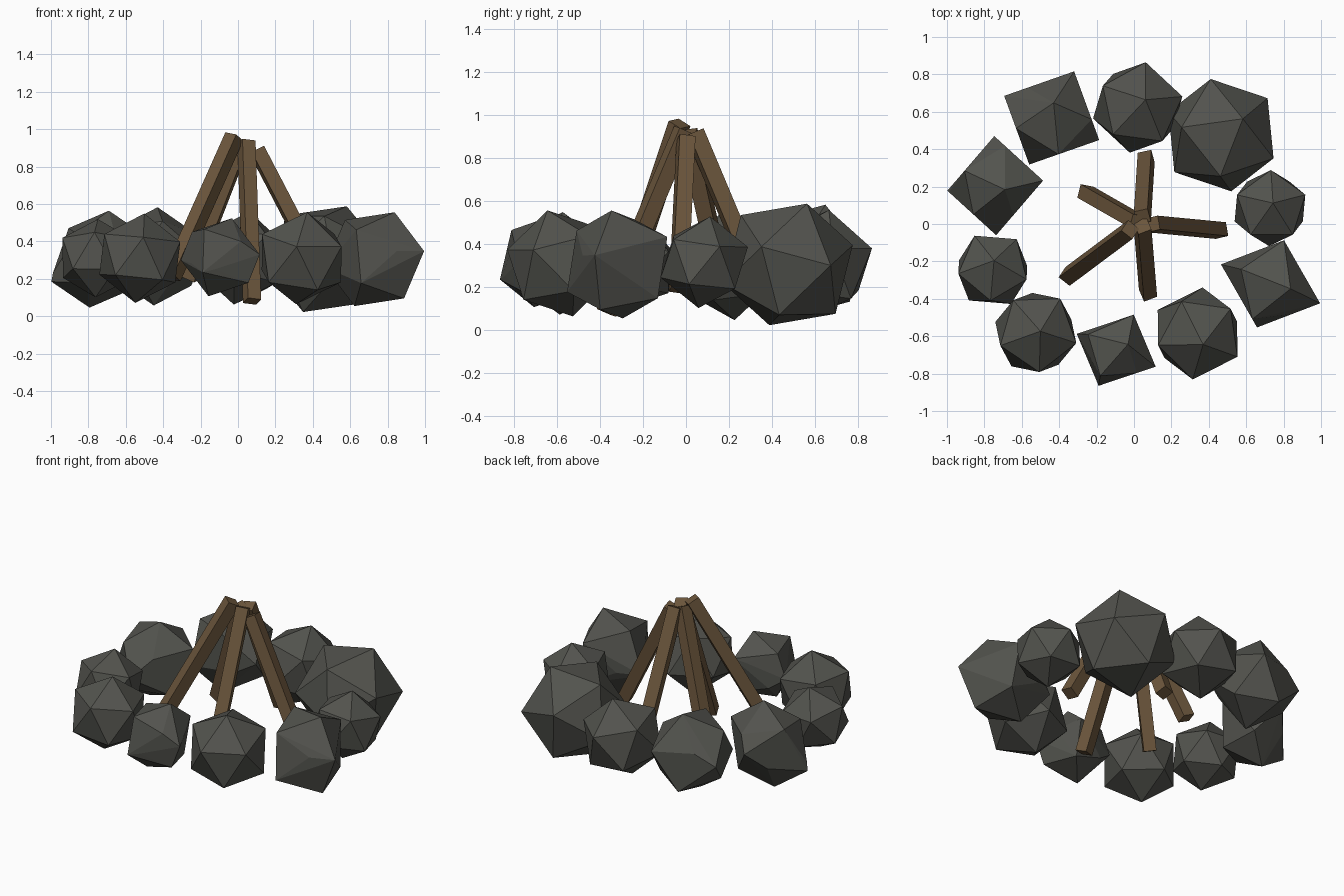
import bpy, bmesh
from mathutils import Vector, Matrix, Quaternion

if "Cube" in bpy.data.objects:
    bpy.data.objects.remove(bpy.data.objects["Cube"])


def material(name, rgb):
    m = bpy.data.materials.new(name)
    m.diffuse_color = (*rgb, 1)
    m.use_nodes = True
    m.node_tree.nodes["Principled BSDF"].inputs["Base Color"].default_value = m.diffuse_color
    return m


stone_mat = material("dark_stone", (0.085, 0.086, 0.075))
wood_mat = material("brown_wood", (0.15, 0.094, 0.046))


def add_object(name, bm, mat):
    me = bpy.data.meshes.new(name)
    bm.to_mesh(me)
    bm.free()
    me.materials.append(mat)
    ob = bpy.data.objects.new(name, me)
    bpy.context.collection.objects.link(ob)
    return ob


def frame(a, b):
    # rotation whose x axis is a and whose xy plane contains b
    x = a.normalized()
    z = x.cross(b).normalized()
    return Matrix((x, z.cross(x), z)).transposed()


# Stones: 20-sided boulders, each turned so that two neighbouring corners
# point in the given directions. Blocky ones are also squeezed into a
# four-cornered plan outline given by two of its corners.
def stone(i, center, radius, a, b, corners=None):
    bm = bmesh.new()
    bmesh.ops.create_icosphere(bm, subdivisions=1, radius=1)
    bm.verts.ensure_lookup_table()
    v = bm.verts[0]
    n = v.link_edges[0].other_vert(v)
    rot = frame(Vector(a), Vector(b)) @ frame(v.co, n.co).transposed()
    points = [rot @ w.co.normalized() * radius for w in bm.verts]
    if corners:
        p, q = Vector(corners[0]), Vector(corners[1])
        det = p.x * q.y - p.y * q.x
        for w in points:
            s = abs((w.x * q.y - w.y * q.x) / det) + abs((p.x * w.y - p.y * w.x) / det)
            if s > 1:
                w.x, w.y = w.x / s, w.y / s
        points += [p, -p, q, -q]
        bm.clear()
        for w in points:
            bm.verts.new(w)
        hull = bmesh.ops.convex_hull(bm, input=bm.verts)
        inside = [e for e in hull["geom_interior"] if isinstance(e, bmesh.types.BMVert)]
        bmesh.ops.delete(bm, geom=inside, context='VERTS')
        bmesh.ops.recalc_face_normals(bm, faces=bm.faces)
    else:
        for w, co in zip(bm.verts, points):
            w.co = co
    ob = add_object(f"ring_stone_{i}", bm, stone_mat)
    ob.location = center


stones = [
    ((-0.44, 0.567, 0.32), 0.275, (0.01, 0.08, 0.26), (0.12, 0.24, 0.055),
     ((0.254, -0.118, 0.0), (0.12, 0.249, 0.055))),
    ((0.02, 0.623, 0.31), 0.255, (0.043, 0.243, 0.07), (0.235, 0.075, 0.07)),
    ((0.465, 0.475, 0.305), 0.318, (0.12, 0.09, 0.29), (0, -0.22, 0.24)),
    ((0.727, 0.085, 0.315), 0.215, (0.005, 0.2, 0.07), (0.195, 0.056, 0.07)),
    ((0.73, -0.32, 0.305), 0.274, (0.107, -0.026, 0.25), (0.072, 0.233, 0.128),
     ((0.265, -0.104, 0.043), (0.072, 0.233, 0.128))),
    ((0.34, -0.585, 0.31), 0.255, (0.03, -0.06, 0.25), (0.2, 0.17, 0.09)),
    ((-0.095, -0.675, 0.315), 0.220, (0.06, 0.03, 0.2), (0.2, 0.06, 0.02),
     ((0.211, -0.088, 0.015), (0.094, 0.19, 0.08))),
    ((-0.525, -0.58, 0.31), 0.240, (0.131, 0.182, 0.09), (0.219, -0.048, 0.09)),
    ((-0.755, -0.245, 0.31), 0.215, (-0.1, 0.187, 0.06), (0.123, 0.176, 0.06)),
    ((-0.742, 0.205, 0.305), 0.265, (0.05, -0.02, 0.25), (0.25, 0.03, 0.12),
     ((-0.005, 0.265, 0.03), (0.256, 0.027, 0.12))),
]
for i, s in enumerate(stones):
    stone(i + 1, *s)


# Logs: square beams leaning together into a cone, slightly rolled
def log(i, foot, top, roll, width=0.075):
    foot, top = Vector(foot), Vector(top)
    bm = bmesh.new()
    bmesh.ops.create_cube(bm, size=1)
    bmesh.ops.scale(bm, vec=(width, width, (top - foot).length), verts=bm.verts)
    ob = add_object(f"leaning_log_{i}", bm, wood_mat)
    ob.rotation_mode = 'QUATERNION'
    aim = (top - foot).to_track_quat('Z', 'Y')
    ob.rotation_quaternion = aim @ Quaternion((0, 0, 1), roll)
    ob.location = (foot + top) / 2


logs = [
    ((0.065, 0.355, 0.17), (0.045, 0.04, 0.92), 0.3),
    ((0.465, -0.035, 0.19), (0.10, 0.0, 0.89), 0.3),
    ((0.075, -0.37, 0.08), (0.045, -0.01, 0.93), 0.3),
    ((-0.355, -0.28, 0.21), (-0.02, -0.03, 0.96), 0.3),
    ((-0.26, 0.17, 0.20), (0.02, 0.01, 0.92), 0.3),
]
for i, item in enumerate(logs):
    log(i + 1, *item)
